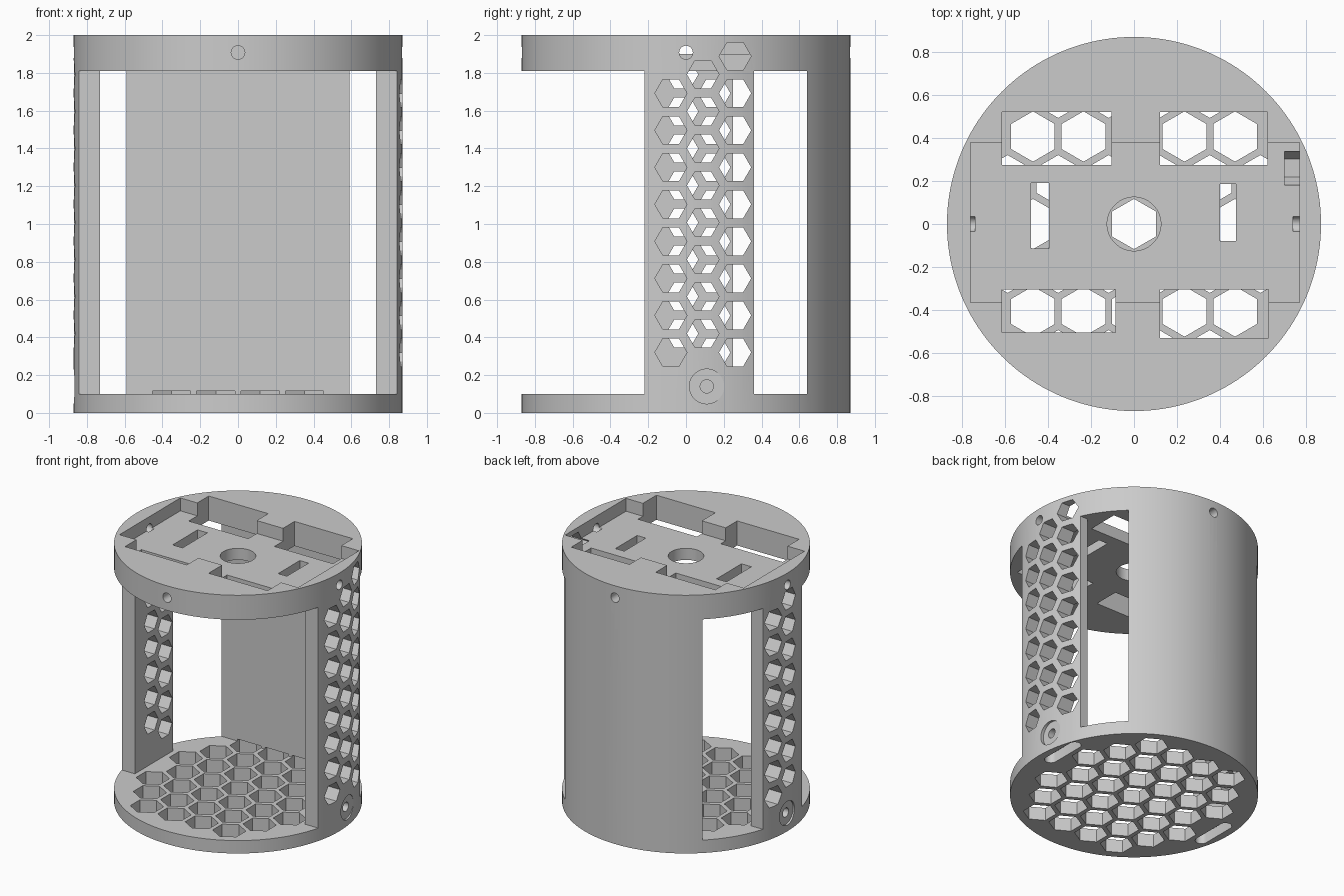
import bpy, bmesh, math

cube = bpy.data.objects.get("Cube")
if cube:
    bpy.data.objects.remove(cube, do_unlink=True)

RADIUS, HEIGHT = 0.87, 2.0
FLOOR, CEILING, TRAY = 0.1, 1.81, 1.9

grey = bpy.data.materials.new("plain grey")
grey.use_nodes = True
grey.diffuse_color = (0.6, 0.6, 0.6, 1)
grey.node_tree.nodes["Principled BSDF"].inputs["Base Color"].default_value = (0.6, 0.6, 0.6, 1)

AXES = {"X": lambda u, v, w: (w, u, v),
        "Y": lambda u, v, w: (u, w, v),
        "Z": lambda u, v, w: (u, v, w)}


def ring(cu, cv, r, n, turn=0.0):
    """Regular polygon outline."""
    step = math.tau / n
    return [(cu + r * math.cos(turn + i * step), cv + r * math.sin(turn + i * step)) for i in range(n)]


def rect(u0, u1, v0, v1):
    return [(u0, v0), (u1, v0), (u1, v1), (u0, v1)]


def stadium(cu, cv, r, half):
    """Slot outline with round ends, long along v."""
    return [(u, v + (half if v >= cv else -half)) for u, v in ring(cu, cv, r, 32, math.pi / 32)]


def solid(name, prisms):
    """One mesh object from (outline, low, high, axis) prisms."""
    bm = bmesh.new()
    for outline, low, high, axis in prisms:
        place = AXES[axis]
        a = [bm.verts.new(place(u, v, low)) for u, v in outline]
        b = [bm.verts.new(place(u, v, high)) for u, v in outline]
        bm.faces.new(a)
        bm.faces.new(b)
        for i in range(len(a)):
            j = (i + 1) % len(a)
            bm.faces.new((a[i], a[j], b[j], b[i]))
    bmesh.ops.recalc_face_normals(bm, faces=bm.faces[:])
    mesh = bpy.data.meshes.new(name)
    bm.to_mesh(mesh)
    bm.free()
    obj = bpy.data.objects.new(name, mesh)
    bpy.context.collection.objects.link(obj)
    return obj


# Round housing blank
body = solid("round_housing", [(ring(0, 0, RADIUS, 160), 0, HEIGHT, "Z")])
body.data.materials.append(grey)

# Open bay that leaves two side pillars and the back wall
bay = [(-1, -1), (1, -1), (1, -0.22), (0.73, -0.22), (0.73, 0.36), (1, 0.36),
       (1, 0.64), (-1, 0.64), (-1, 0.25), (-0.73, 0.25), (-0.73, -0.22), (-1, -0.22)]
cuts = {"bay_cutter": [(bay, FLOOR, CEILING, "Z")]}

# Honeycomb floor vents, in staggered rows
PITCH, ROW = 0.235, 0.2035
floor_vents = []
for row in range(-3, 4):
    count = (5, 6, 5, 4)[abs(row)]
    for i in range(count):
        x = (i - (count - 1) / 2) * PITCH
        floor_vents.append((ring(x, row * ROW, 0.117, 6, math.pi / 6), -0.1, 0.115, "Z"))
cuts["floor_vent_cutter"] = floor_vents

# Honeycomb pillar vents: (y, first z, count) for each column
STEP = 0.196
side_vents = []
for columns, low, high in (
        (((-0.08, 0.32, 8), (0.09, 0.42, 8), (0.26, 0.32, 9)), 0.7, 1.0),
        (((-0.02, 0.42, 8), (0.15, 0.32, 8)), -1.0, -0.7)):
    for y, z, count in columns:
        side_vents += [(ring(y, z + k * STEP, 0.085, 6), low, high, "X") for k in range(count)]
cuts["side_vent_cutter"] = side_vents

# Shallow tray in the top plate
cuts["tray_cutter"] = [(rect(-0.76, 0.77, -0.365, 0.38), TRAY, 2.2, "Z")]

# Openings through the top plate
openings = [rect(-0.615, -0.105, 0.275, 0.52), rect(0.12, 0.62, 0.275, 0.52),
            rect(-0.615, -0.085, -0.505, -0.305), rect(0.12, 0.625, -0.53, -0.305),
            rect(-0.48, -0.395, -0.115, 0.19), rect(0.4, 0.475, -0.08, 0.185),
            ring(0, 0, 0.125, 64)]
cuts["top_opening_cutter"] = [(o, 1.7, 2.2, "Z") for o in openings]

# Screw holes around the rim and low on the pillars
rim = ring(0, 1.908, 0.036, 32)
cuts["screw_hole_cutter"] = [
    (rim, -1, -0.7, "Y"), (rim, 0.7, 1, "Y"), (rim, -1, -0.74, "X"), (rim, 0.74, 1, "X"),
    (ring(0.11, 0.14, 0.035, 32), 0.76, 1, "X"), (ring(0, 0.14, 0.035, 32), -1, -0.76, "X")]
cuts["screw_head_cutter"] = [(ring(0.11, 0.14, 0.092, 48), 0.846, 1, "X"),
                             (ring(0, 0.14, 0.092, 48), -1, -0.854, "X")]

# Rounded slots under the pillars
cuts["foot_slot_cutter"] = [(stadium(0.77, 0.14, 0.045, 0.13), -0.1, 0.08, "Z"),
                            (stadium(-0.77, -0.05, 0.045, 0.13), -0.1, 0.08, "Z")]

# Carve the housing, then drop the cutters
bpy.ops.object.select_all(action="DESELECT")
bpy.context.view_layer.objects.active = body
body.select_set(True)
for name, prisms in cuts.items():
    cutter = solid(name, prisms)
    cutter.hide_render = True
    mod = body.modifiers.new(name, "BOOLEAN")
    mod.operation, mod.solver, mod.object = "DIFFERENCE", "EXACT", cutter
    bpy.ops.object.modifier_apply(modifier=name)
    bpy.data.objects.remove(cutter, do_unlink=True)

bpy.ops.object.shade_smooth_by_angle(angle=math.radians(30))
